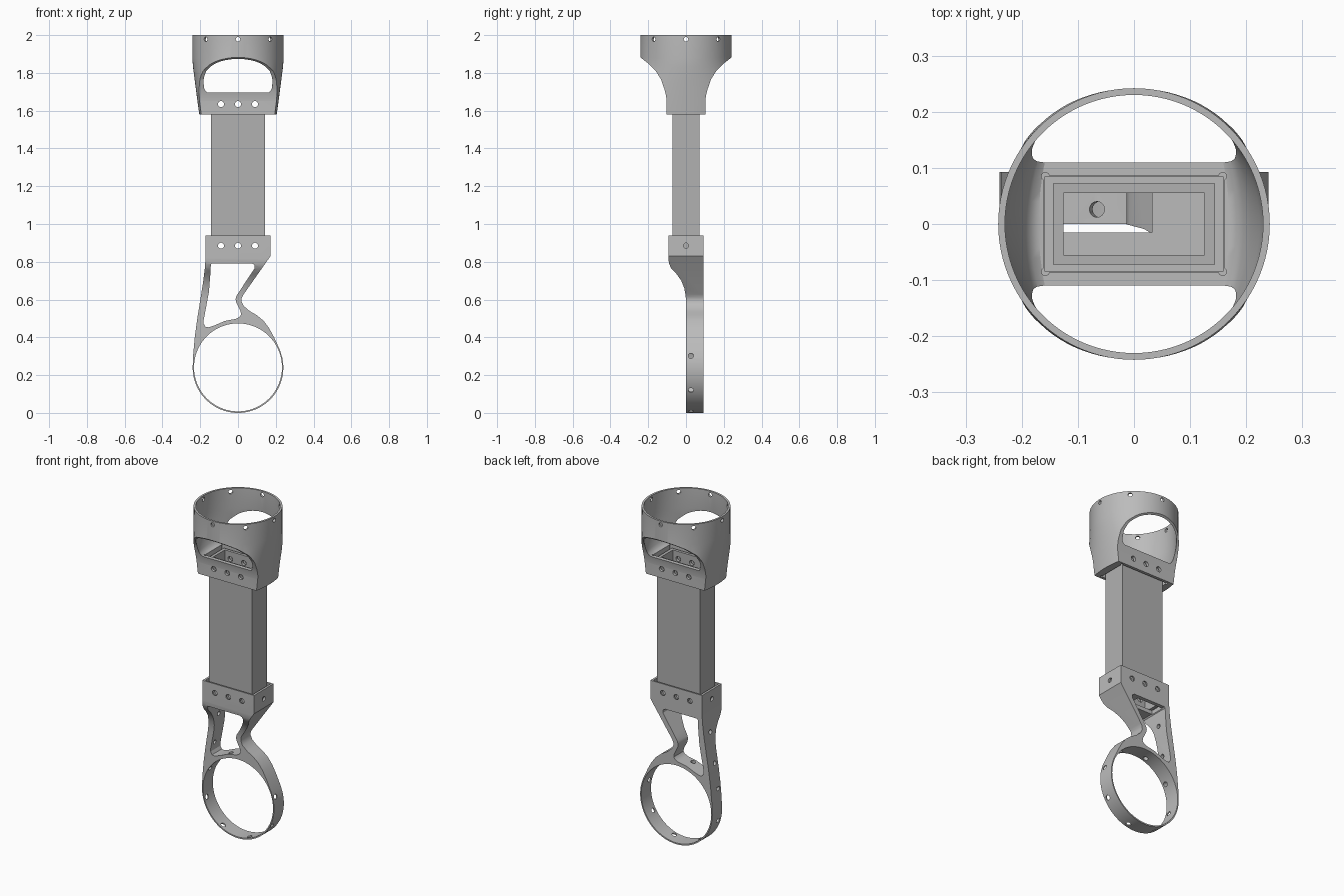
import bpy, bmesh, math
from mathutils import Matrix, Vector

if "Cube" in bpy.data.objects:
    bpy.data.objects.remove(bpy.data.objects["Cube"])


def material(name, value):
    m = bpy.data.materials.new(name)
    m.use_nodes = True
    colour = (value, value, value, 1)
    m.diffuse_color = colour
    m.node_tree.nodes["Principled BSDF"].inputs["Base Color"].default_value = colour
    return m


bracket_grey = material("bracket grey", 0.5)
tube_grey = material("tube grey", 0.44)


def finish(name, bm, mat):
    bmesh.ops.recalc_face_normals(bm, faces=bm.faces)
    mesh = bpy.data.meshes.new(name)
    bm.to_mesh(mesh)
    bm.free()
    mesh.materials.append(mat)
    ob = bpy.data.objects.new(name, mesh)
    bpy.context.scene.collection.objects.link(ob)
    return ob


def loft(name, rings, mat=bracket_grey):
    """Skin a stack of equal-length point rings and cap both ends."""
    bm = bmesh.new()
    rows = [[bm.verts.new(p) for p in ring] for ring in rings]
    n = len(rows[0])
    for a, b in zip(rows, rows[1:]):
        for i in range(n):
            j = (i + 1) % n
            bm.faces.new((a[i], a[j], b[j], b[i]))
    bm.faces.new(rows[0])
    bm.faces.new(rows[-1])
    return finish(name, bm, mat)


def plate_y(name, pts, y0, y1):
    return loft(name, [[(x, y, z) for x, z in pts] for y in (y0, y1)])


def plate_x(name, pts, half):
    return loft(name, [[(x, y, z) for y, z in pts] for x in (-half, half)])


def box(name, lo, hi, mat=bracket_grey):
    ring = [(lo[0], lo[1]), (hi[0], lo[1]), (hi[0], hi[1]), (lo[0], hi[1])]
    return loft(name, [[(x, y, z) for x, y in ring] for z in (lo[2], hi[2])], mat)


def rod(start, end, r, sides=16):
    start, end = Vector(start), Vector(end)
    axis = end - start
    bm = bmesh.new()
    turn = axis.to_track_quat('Z', 'Y').to_matrix().to_4x4()
    bmesh.ops.create_cone(bm, cap_ends=True, segments=sides, radius1=r, radius2=r,
                          depth=axis.length,
                          matrix=Matrix.Translation((start + end) / 2) @ turn)
    return finish("drill", bm, bracket_grey)


def combine(ob, tools, operation='DIFFERENCE'):
    """Apply a boolean with each tool, then discard the tool."""
    for tool in tools:
        mod = ob.modifiers.new("cut", 'BOOLEAN')
        mod.operation = operation
        mod.solver = 'EXACT'
        mod.object = tool
        bpy.context.view_layer.objects.active = ob
        bpy.ops.object.modifier_apply(modifier=mod.name)
        bpy.data.objects.remove(tool)


def smooth(ob):
    bpy.ops.object.select_all(action='DESELECT')
    ob.select_set(True)
    bpy.context.view_layer.objects.active = ob
    bpy.ops.object.shade_smooth_by_angle(angle=math.radians(30))


def arc(cx, cz, r, a0, a1, n):
    angles = [math.radians(a0 + (a1 - a0) * i / n) for i in range(n + 1)]
    return [(cx + r * math.cos(a), cz + r * math.sin(a)) for a in angles]


def ellipses(rows, n=96):
    steps = [2 * math.pi * i / n for i in range(n)]
    return [[(rx * math.cos(t), ry * math.sin(t), z) for t in steps] for z, rx, ry in rows]


def plate_drills(z):
    return [rod((x, -0.3, z), (x, 0.3, z), 0.016) for x in (-0.09, 0, 0.09)]


# Upper cup: round rim blending down to a flat collar
cup = loft("upper_cup", ellipses([(1.58, 0.205, 0.33), (1.66, 0.216, 0.32), (1.76, 0.229, 0.28),
                                  (1.83, 0.238, 0.25), (1.88, 0.242, 0.242), (2.0, 0.242, 0.242)]))
half = [(0.3, 2.1), (0.3, 1.93), (0.235, 1.877), (0.2, 1.85), (0.16, 1.81), (0.132, 1.765),
        (0.113, 1.71), (0.105, 1.675), (0.103, 1.65), (0.103, 1.5)]
flare = half + [(-y, z) for y, z in reversed(half)]
combine(cup, [plate_x("flare", flare, 0.4)], 'INTERSECT')
hollow = loft("hollow", ellipses([(1.695, 0.17, 0.31), (1.703, 0.184, 0.31), (1.72, 0.195, 0.3),
                                  (1.76, 0.208, 0.27), (1.83, 0.224, 0.24), (1.88, 0.23, 0.23),
                                  (2.1, 0.23, 0.23)]))
cuts = [hollow, box("pocket", (-0.16, -0.086, 1.5), (0.16, 0.086, 1.72))]
cuts += [rod((x, y, 1.5), (x, y, 1.72), 0.007) for x in (-0.158, 0.158) for y in (-0.085, 0.085)]
cuts += plate_drills(1.635)
for k in range(8):
    c, s = math.cos(k * math.pi / 4), math.sin(k * math.pi / 4)
    cuts.append(rod((c * 0.2, s * 0.2, 1.978), (c * 0.28, s * 0.28, 1.978), 0.012))
combine(cup, cuts)
smooth(cup)

# Rectangular tube between the brackets
tube = box("square_tube", (-0.144, -0.072, 0.82), (0.144, 0.072, 1.68), tube_grey)
combine(tube, [box("bore", (-0.126, -0.055, 0.7), (0.126, 0.055, 1.8))]
        + plate_drills(0.885) + plate_drills(1.635))
smooth(tube)

# Lower bracket: socket, two struts and a thin ring in one silhouette
outline = arc(0, 0.24, 0.24, 7, -185, 72) + [
    (-0.237, 0.31), (-0.229, 0.4), (-0.217, 0.49), (-0.201, 0.59), (-0.185, 0.69),
    (-0.175, 0.77), (-0.172, 0.82), (-0.172, 0.94), (0.172, 0.94), (0.172, 0.83),
    (0.03, 0.628), (0.02, 0.61), (0.019, 0.59), (0.03, 0.566), (0.063, 0.538), (0.1, 0.517),
    (0.135, 0.488), (0.165, 0.448), (0.19, 0.402), (0.222, 0.333), (0.235, 0.29)]
bracket = plate_y("lower_bracket", outline, -0.093, 0.093)
step = [(0.2, -0.1), (0.2, 1), (-0.2, 1), (-0.2, 0.82), (-0.093, 0.815), (-0.09, 0.79),
        (-0.078, 0.765), (-0.05, 0.735), (-0.025, 0.7), (-0.009, 0.66), (-0.002, 0.62),
        (0, 0.59), (0, -0.1)]
combine(bracket, [plate_x("step", step, 0.4)], 'INTERSECT')
window = [(-0.138, 0.792), (0.074, 0.792), (0.088, 0.783), (0.088, 0.766), (-0.008, 0.62),
          (-0.013, 0.603), (-0.01, 0.585), (0.014, 0.537), (0.016, 0.52), (0.008, 0.508),
          (-0.01, 0.498), (-0.069, 0.487), (-0.12, 0.465), (-0.155, 0.453), (-0.172, 0.456),
          (-0.182, 0.473), (-0.182, 0.49), (-0.154, 0.64), (-0.145, 0.75), (-0.144, 0.785)]
cuts = [plate_y("window", window, -0.3, 0.3),
        plate_y("ring_bore", arc(0, 0.241, 0.233, 0, 355, 71), -0.3, 0.3),
        box("socket", (-0.159, -0.085, 0.815), (0.159, 0.085, 1)),
        box("floor_slot", (-0.14, -0.015, 0.77), (0.032, 0.07, 0.83))]
cuts += plate_drills(0.885)
# Side screw holes in the socket and the straight strut
cuts += [rod((-0.3, 0, 0.885), (-0.13, 0, 0.885), 0.014),
         rod((0.13, 0, 0.885), (0.3, 0, 0.885), 0.014)]
cuts += [rod((-0.3, 0.03, z), (-0.12, 0.03, z), 0.013) for z in (0.52, 0.7)]
# Radial screw holes round the ring
for k in range(8):
    a = math.radians(15 + 45 * k)
    c, s = math.cos(a), math.sin(a)
    reach = 0.32 if k == 2 else 0.27
    cuts.append(rod((c * 0.2, 0.026, 0.24 + s * 0.2),
                    (c * reach, 0.026, 0.24 + s * reach), 0.014))
combine(bracket, cuts)
smooth(bracket)
